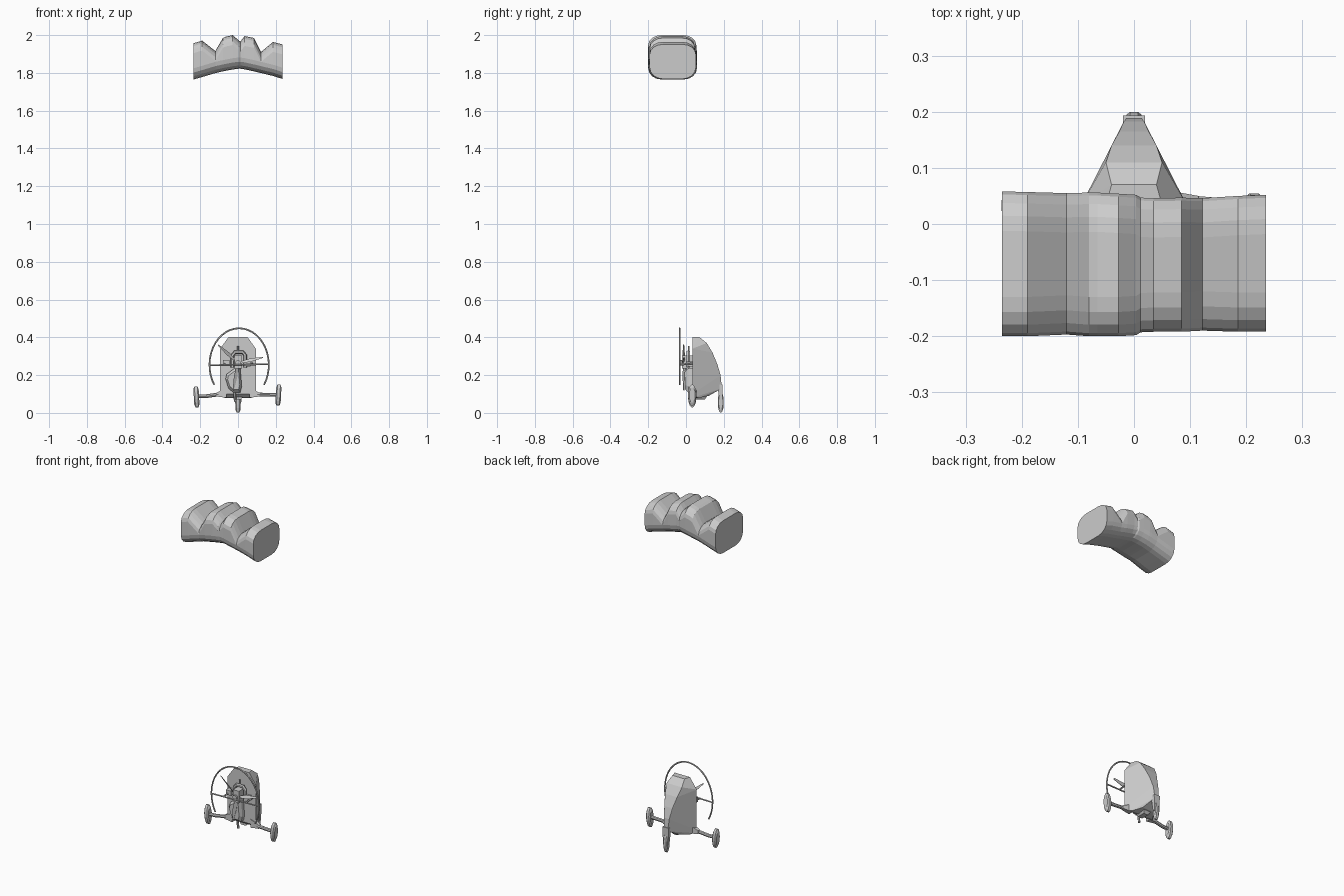
import bpy, bmesh, math
from mathutils import Vector

if "Cube" in bpy.data.objects:
    bpy.data.objects.remove(bpy.data.objects["Cube"])


def make(name, bm):
    bmesh.ops.recalc_face_normals(bm, faces=bm.faces[:])
    me = bpy.data.meshes.new(name)
    bm.to_mesh(me)
    bm.free()
    ob = bpy.data.objects.new(name, me)
    bpy.context.collection.objects.link(ob)
    return ob


def loft(name, rings):
    bm = bmesh.new()
    vs = [[bm.verts.new(p) for p in r] for r in rings]
    n = len(vs[0])
    for a, b in zip(vs, vs[1:]):
        for i in range(n):
            j = (i + 1) % n
            bm.faces.new((a[i], a[j], b[j], b[i]))
    bm.faces.new(vs[0])
    bm.faces.new(vs[-1])
    return make(name, bm)


def hull(name, pts):
    bm = bmesh.new()
    for p in pts:
        bm.verts.new(p)
    bmesh.ops.convex_hull(bm, input=bm.verts[:])
    bmesh.ops.dissolve_limit(bm, angle_limit=0.02, verts=bm.verts[:], edges=bm.edges[:])
    return make(name, bm)


def box(name, lo, hi):
    return hull(name, [(x, y, z) for x in (lo[0], hi[0])
                       for y in (lo[1], hi[1]) for z in (lo[2], hi[2])])


def tube(name, pts, r, sides=6):
    # Round bar swept along a path
    pts = [Vector(p) for p in pts]
    rings = []
    for i, p in enumerate(pts):
        d = (pts[min(i + 1, len(pts) - 1)] - pts[max(i - 1, 0)]).normalized()
        u = d.cross(Vector((0, 1, 0)) if abs(d.y) < 0.9 else Vector((1, 0, 0))).normalized()
        v = d.cross(u)
        rings.append([p + r * (u * math.cos(t) + v * math.sin(t))
                      for t in [2 * math.pi * k / sides for k in range(sides)]])
    return loft(name, rings)


def wheel(name, c, ry, rz, w, lean=0):
    # Narrow wheel with chamfered tread, axis along x
    rings = []
    for dx, s in [(-1, .72), (-.55, 1), (.55, 1), (1, .72)]:
        rings.append([(c[0] + dx * w + lean * math.sin(t) * s,
                       c[1] + ry * s * math.cos(t), c[2] + rz * s * math.sin(t))
                      for t in [2 * math.pi * (k + .5) / 16 for k in range(16)]])
    return loft(name, rings)


# Inflated canopy: rounded-square sections with lobed top
def section(x, zb, zt, y0, y1, r=0.07):
    pts = []
    for cy, cz, a0 in [(y1 - r, zt - r * .75, 0), (y0 + r, zt - r * .75, 90),
                       (y0 + r, zb + r * .85, 180), (y1 - r, zb + r * .85, 270)]:
        k = .75 if a0 < 180 else .85
        for i in range(5):
            t = math.radians(a0 + i * 22.5)
            pts.append((x, cy + r * math.cos(t), cz + r * k * math.sin(t)))
    return pts


stations = [(-.235, 1.765, 1.957, -.2, .058), (-.19, 1.778, 1.971, -.2, .057),
            (-.12, 1.799, 1.916, -.197, .055), (-.08, 1.808, 1.985, -.2, .056),
            (-.065, 1.811, 1.992, -.2, .056), (-.028, 1.818, 2.0, -.2, .054),
            (.004, 1.822, 1.972, -.198, .052), (.012, 1.822, 1.966, -.193, .047),
            (.035, 1.819, 1.995, -.192, .046), (.085, 1.808, 1.985, -.192, .047),
            (.122, 1.799, 1.911, -.19, .046), (.185, 1.784, 1.964, -.192, .05),
            (.235, 1.768, 1.951, -.192, .052)]
loft("canopy", [section(*s) for s in stations])

# Wedge-shaped body tapering to the nose
half = [(.05, .034, .402), (.094, .034, .34), (.094, .034, .1), (.085, .05, .085),
        (.04, .07, .402), (.072, .07, .35), (.05, .11, .37), (.04, .14, .32), (.026, .165, .26),
        (.018, .183, .2), (.012, .19, .13), (.072, .07, .08), (.04, .12, .09)]
hull("body", [(s * x, y, z) for x, y, z in half for s in (1, -1)])
hull("keel", [(s * x, y, z) for s in (1, -1) for x, y, z in
              [(.03, .05, .09), (.03, .12, .1), (.015, .1, .072), (.015, .05, .072)]])

# Nose fork and wheels
hull("nose_fork", [(s * x, y, z) for s in (1, -1) for x, y, z in
                   [(.02, .165, .15), (.02, .193, .15), (.017, .18, .05), (.017, .192, .05)]])
wheel("nose_wheel", (0, .184, .056), .016, .056, .013)
wheel("left_wheel", (-.22, .033, .085), .022, .057, .014, -.003)
wheel("right_wheel", (.214, .033, .094), .022, .057, .014, .003)

# Axle legs
for side, s, z in (("left", -1, .088), ("right", 1, .096)):
    tube(side + "_axle", [(s * .07, .045, .11), (s * .11, .04, .097),
                          (s * .17, .035, z), (s * .21, .033, z)], .010, 8)
    hull(side + "_axle_root", [(s * .06, y, zz) for y in (.03, .06) for zz in (.08, .13)] +
         [(s * .115, y, zz) for y in (.032, .05) for zz in (.087, .107)])

# Propeller guard hoop and its brace
arc = [math.radians(-33 + 246 * i / 28) for i in range(29)]
tube("guard_hoop", [(.006 + .157 * math.cos(t), -.034, .254 + .194 * math.sin(t)) for t in arc], .0045)
tube("guard_brace", [(-.151, -.034, .252), (.163, -.034, .258)], .0045)
for i, x in enumerate((-.07, .075)):
    tube("brace_stay_%d" % i, [(x, -.034, .255), (x, .036, .262)], .005)

# Propeller
for i, (tx, tz) in enumerate([(-.105, .36), (.132, .294), (-.025, .12)]):
    d = Vector((tx, 0, tz - .265))
    n = Vector((-d.z, 0, d.x)).normalized()
    o = Vector((0, -.012, .265))
    hull("blade_%d" % i, [o + d * f + n * w * s + Vector((0, w * s * .6 + e, 0))
                          for f, w in ((0, .004), (.5, .009), (1, .003))
                          for s in (1, -1) for e in (-.001, .001)])
tube("propeller_hub", [(0, -.032, .265), (0, .034, .265)], .014, 10)

# Engine block, housing arch and small fittings
box("engine_block", (-.018, -.022, .235), (.022, .034, .305))
tube("engine_housing", [(-.03, .012, .24), (-.03, .012, .305), (-.015, .012, .322),
                        (.025, .012, .322), (.038, .012, .305), (.038, .012, .24)], .010)
box("carburettor", (-.08, 0, .252), (-.045, .034, .28))
box("air_filter", (.04, .0, .245), (.065, .034, .272))
tube("ignition_post", [(.0, .015, .32), (.0, .015, .355)], .004)

# Exhaust muffler
front = [(-.02, .235), (-.06, .205), (-.066, .18), (-.05, .13),
         (-.025, .108), (.012, .108), (.02, .14), (.012, .235)]
loft("muffler", [[(-.022 + (x + .022) * k, y, .17 + (z - .17) * k) for x, z in front]
                 for y, k in ((.035, 1), (.012, 1), (-.004, .75))])
tube("exhaust_pipe", [(.0, -.005, .24), (.0, .004, .21), (-.02, .012, .16), (-.015, .025, .06)], .007)
